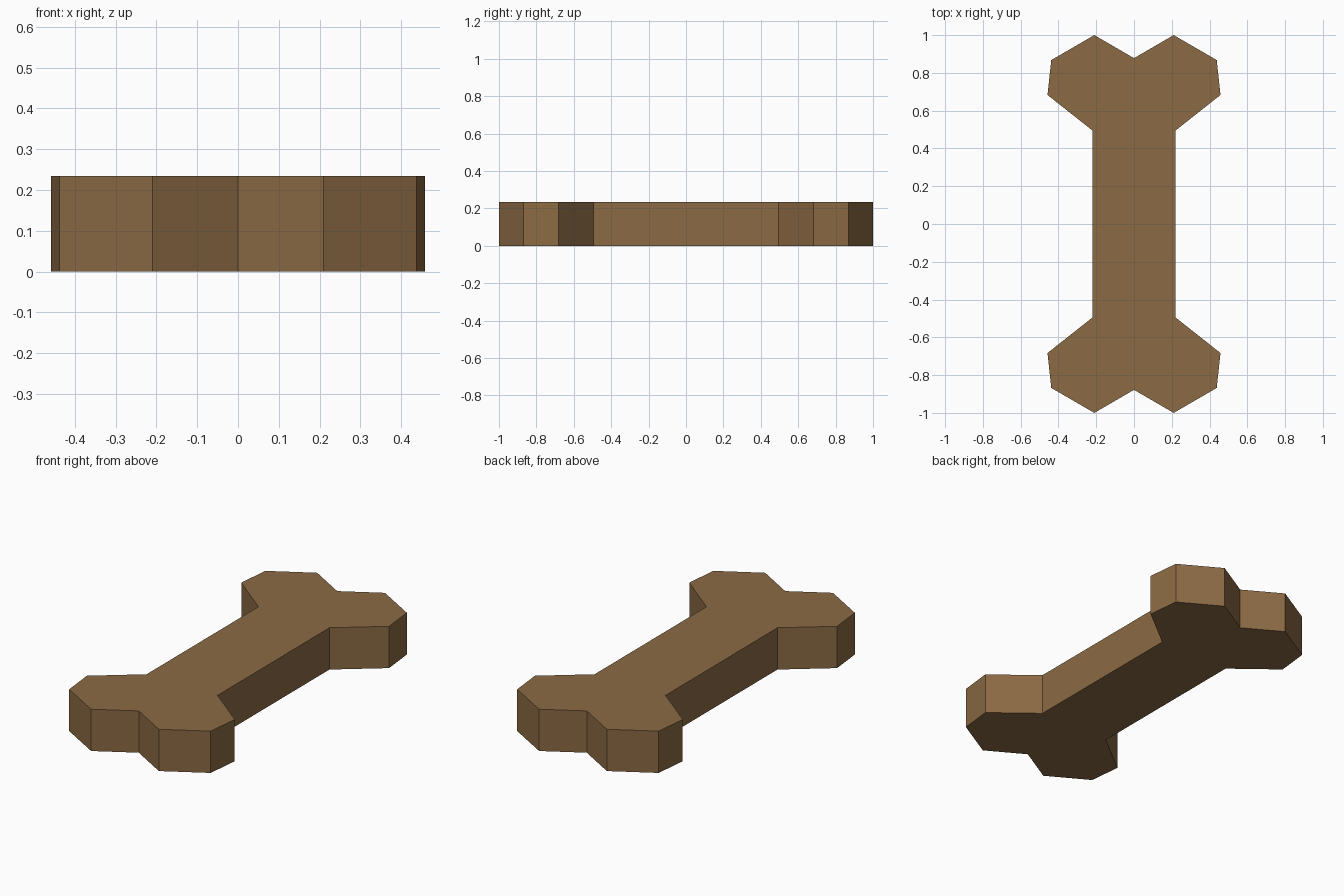
import bpy
import bmesh

cube = bpy.data.objects.get("Cube")
if cube:
    bpy.data.objects.remove(cube, do_unlink=True)

THICKNESS = 0.234

# Biscuit colour
brown = bpy.data.materials.new("biscuit_brown")
colour = (0.26, 0.145, 0.058, 1)
brown.diffuse_color = colour
brown.use_nodes = True
brown.node_tree.nodes["Principled BSDF"].inputs["Base Color"].default_value = colour

# One quarter of the outline, from the shaft to the notch at the end
quarter = [(0.22, 0.495), (0.458, 0.683), (0.438, 0.868), (0.21, 1.0), (0, 0.878)]

# Mirror across x for a whole end, then across y for the whole outline
end = quarter + [(-x, y) for x, y in quarter[-2::-1]]
outline = end + [(x, -y) for x, y in reversed(end)]

# Extrude the outline into a flat-sided slab
bm = bmesh.new()
base = bm.faces.new([bm.verts.new((x, y, 0)) for x, y in outline])
top = bmesh.ops.extrude_face_region(bm, geom=[base], use_keep_orig=True)["geom"]
bmesh.ops.translate(bm, vec=(0, 0, THICKNESS),
                    verts=[v for v in top if isinstance(v, bmesh.types.BMVert)])
bmesh.ops.recalc_face_normals(bm, faces=bm.faces)

mesh = bpy.data.meshes.new("bone_biscuit")
bm.to_mesh(mesh)
bm.free()
mesh.materials.append(brown)
bone = bpy.data.objects.new("bone_biscuit", mesh)
bpy.context.collection.objects.link(bone)
